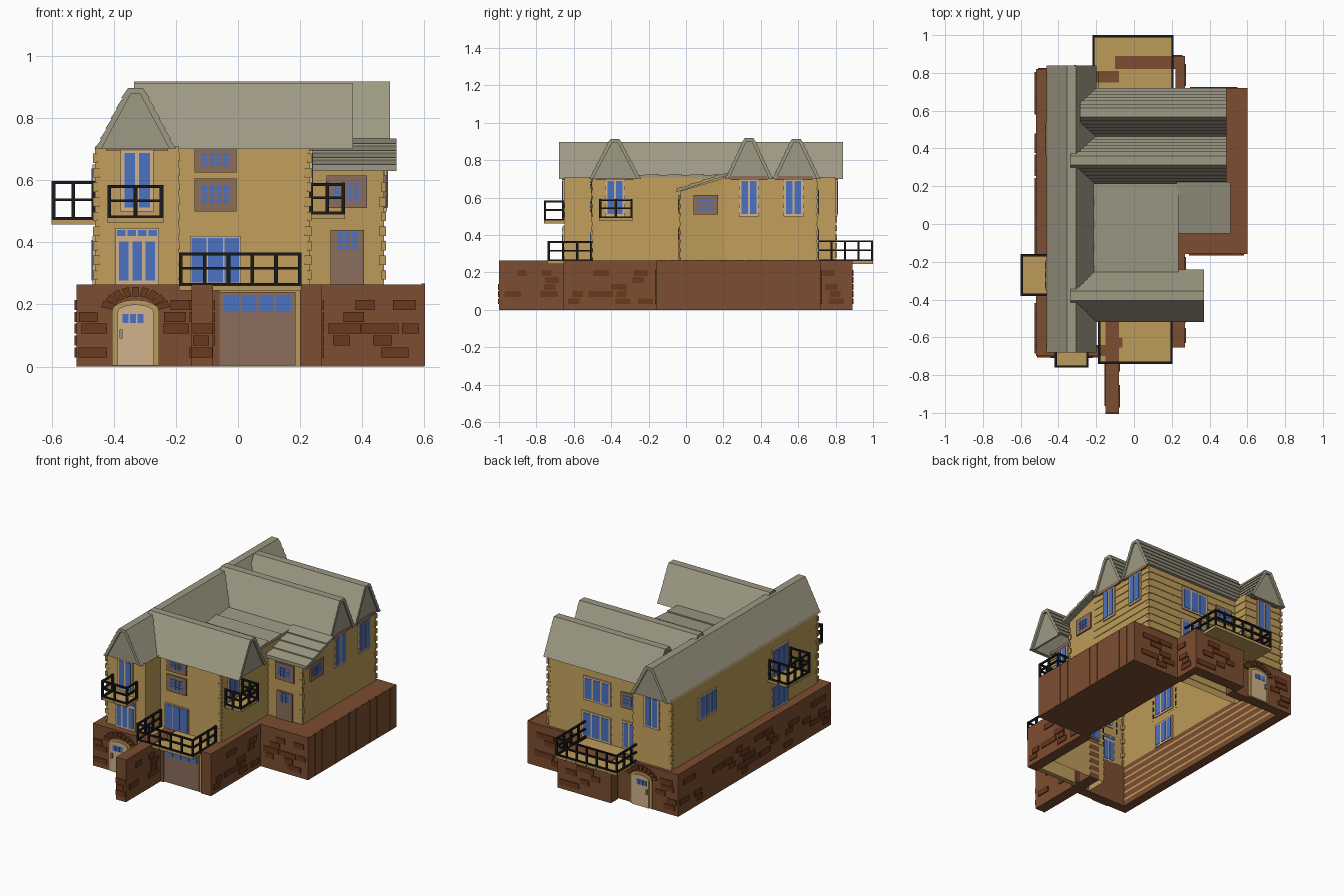
import bpy, bmesh, math, random
from mathutils import Vector

if "Cube" in bpy.data.objects:
    bpy.data.objects.remove(bpy.data.objects["Cube"])
random.seed(4)

COL = dict(wall=(.51, .33, .10), brick=(.2, .075, .03), dark=(.145, .04, .012), roof=(.34, .32, .23),
           glass=(.07, .17, .55), tan=(.64, .45, .26), wood=(.26, .155, .107), iron=(.01, .01, .012),
           metal=(.3, .3, .3))
MAT, PARTS = {}, {}
for k, c in COL.items():
    MAT[k] = bpy.data.materials.new(k)
    MAT[k].diffuse_color = (*c, 1)


def part(name, mat):
    if name not in PARTS:
        PARTS[name] = (bmesh.new(), mat)
    return PARTS[name][0]


def prism(name, mat, pts, axis, a0, a1):
    """Extrude a 2D profile along x, y or z."""
    bm = part(name, mat)
    put = {'x': lambda p, a: (a, *p), 'y': lambda p, a: (p[0], a, p[1]), 'z': lambda p, a: (*p, a)}[axis]
    r0 = [bm.verts.new(put(p, a0)) for p in pts]
    r1 = [bm.verts.new(put(p, a1)) for p in pts]
    n = len(pts)
    fs = [bm.faces.new(r0), bm.faces.new(r1[::-1])]
    fs += [bm.faces.new((r0[i], r1[i], r1[(i+1) % n], r0[(i+1) % n])) for i in range(n)]
    bmesh.ops.recalc_face_normals(bm, faces=fs)


def box(name, mat, x0, x1, y0, y1, z0, z1):
    prism(name, mat, [(x0, y0), (x1, y0), (x1, y1), (x0, y1)], 'z', z0, z1)


def fbox(name, mat, side, plane, u0, u1, z0, z1, o0, o1):
    """Box stuck on a wall: side F/B/L/R, from depth o0 to o1 outward."""
    s = 1 if side in 'BR' else -1
    a, b = sorted((plane + s*o0, plane + s*o1))
    if side in 'FB':
        box(name, mat, u0, u1, a, b, z0, z1)
    else:
        box(name, mat, a, b, u0, u1, z0, z1)


def window(side, plane, u0, u1, z0, z1, nx=2, nz=1, frame='tan', e=.012, gap=.012):
    fbox('window_frames_' + frame, frame, side, plane, u0, u1, z0, z1, -.006, .009)
    w, h = (u1-u0-2*e+gap)/nx, (z1-z0-2*e+gap)/nz
    for i in range(nx):
        for j in range(nz):
            a, b = u0+e+i*w, z0+e+j*h
            fbox('window_panes', 'glass', side, plane, a, a+w-gap, b, b+h-gap, -.009, .012)


def bricks(side, plane, u0, u1, n, z0=.03, z1=.24):
    for _ in range(n):
        w = min(random.uniform(.05, .09), u1-u0)
        u, z = random.uniform(u0, u1-w), z0 + .038*random.randrange(int((z1-z0)/.038))
        fbox('raised_bricks', 'dark', side, plane, u, u+w, z, z+.032, -.002, .006)


def railing(name, x0, x1, y0, y1, z0, z1, open_side):
    t = .012
    box(name + '_deck', 'wall', x0, x1, y0, y1, z0-.015, z0)
    for s in 'FBLR'.replace(open_side, ''):
        lo, hi = (x0, x1) if s in 'FB' else (y0, y1)
        p = dict(F=y0, B=y1, L=x0, R=x1)[s]
        n = max(1, round((hi-lo)/.075))
        for i in range(n+1):
            u = lo + (hi-lo-t)*i/n
            fbox(name + '_railing', 'iron', s, p, u, u+t, z0-.012, z1, -t, 0)
        for z in (z0, z0+(z1-z0)*.48, z1-.01):
            fbox(name + '_railing', 'iron', s, p, lo, hi, z, z+.009, -t, 0)


def gable_roof(name, axis, c, h, top, a0, a1, ends):
    """Stepped shingle shell with a flat ridge, plus recessed gable panels."""
    n, r, z0 = 6, .024, .70
    half = []
    for i in range(n):
        for f, o in ((i/n, .005), ((i+1)/n, 0)):
            half.append((h - .005 - (h-.005-r)*f + o, z0 + (top-z0)*f))
    pts = [(c+u, z) for u, z in half] + [(c-u, z) for u, z in half[::-1]]
    pts += [(c-h+.022, z0), (c-.014, top-.018), (c+.014, top-.018), (c+h-.022, z0)]
    prism(name, 'roof', pts, axis, a0, a1)
    gp = [(c-h+.015, z0), (c-.016, top-.012), (c+.016, top-.012), (c+h-.015, z0)]
    for e in ends:
        prism(name + '_gable', 'roof', gp, axis, e-.006, e+.006)


# clapboard walls: open ring of slightly tapered courses, hollow inside
plan = [(-.46, -.65), (-.19, -.65), (-.19, -.5), (.23, -.5), (.23, .2), (.47, .2),
        (.47, .7), (-.19, .7), (-.19, .8), (-.46, .8)]


def ring(o):
    out = []
    for i, p in enumerate(plan):
        q, s = plan[i-1], plan[(i+1) % len(plan)]
        d = (Vector(p)-Vector(q)).normalized() + Vector((0, 0))
        e = (Vector(s)-Vector(p)).normalized()
        out.append((p[0]+o*(d.y+e.y), p[1]-o*(d.x+e.x)))
    return out


bm = part('clapboard_walls', 'wall')
prev, N, n = None, 15, len(plan)
for k in range(N):
    for o, z in ((.003, .71*k/N), (-.001, .71*(k+1)/N)):
        cur = [bm.verts.new((*p, z)) for p in ring(o)]
        if prev:
            for i in range(n):
                j = (i+1) % n
                bm.faces.new((prev[i], prev[j], cur[j], cur[i]))
        prev = cur
prism('lean_to_walls', 'wall', [(-.03, .2), (.22, .2), (.22, .71), (-.03, .635)], 'x', .22, .47)

# corner quoins
for k in range(9):
    z, w = .28 + .047*k, .022 if k % 2 else .014
    for x, y, zt in ((.23, -.5, .7), (.47, -.03, .6), (.47, .7, .7), (-.46, -.65, .7), (-.46, .8, .7)):
        if z < zt:
            cx, cy = x - math.copysign(w/2-.006, x), y - math.copysign(w/2-.006, y)
            box('corner_quoins', 'wall', cx-w/2, cx+w/2, cy-w/2, cy+w/2, z, z+.03)

# roofs
gable_roof('long_roof', 'y', -.33, .132, .897, -.68, .84, (-.662, .822))
gable_roof('front_wing_roof', 'x', -.38, .14, .913, -.335, .37, (.35,))
gable_roof('middle_wing_roof', 'x', .337, .13, .918, -.335, .49, (.475,))
gable_roof('rear_wing_roof', 'x', .59, .13, .913, -.285, .49, (.475,))
for i in range(4):
    y = -.27 + .12*i
    prism('centre_roof', 'roof', [(y, .705), (y+.125, .705), (y+.125, .727), (y, .719)], 'x', -.22, .235)
    y, z = -.05 + .0675*i, .63 + .0225*i
    prism('lean_to_roof', 'roof', [(y, z), (y+.07, z+.0225), (y+.07, z+.036), (y, z+.02)], 'x', .225, .51)

# brick base
H = .265
for b in ((-.52, -.46, -.7, .82), (-.46, -.15, -.7, -.64), (-.46, -.2, .76, .82), (-.2, -.08, .75, .81),
          (-.1, .27, .82, .89), (.22, .27, .7, .89), (.2, .27, -.655, -.15), (.23, .6, -.16, .72),
          (-.15, -.08, -1, -.5), (-.08, -.06, -.655, -.6)):
    box('brick_base', 'brick', *b, 0, H)
for i in range(13):
    y = -.16 + .88*i/13
    box('side_planks', 'brick', .59, .602, y+.003, y+.0647, .003, H+.002)
for a in (('F', -.7, -.515, -.42, 6), ('F', -.7, -.24, -.155, 5), ('F', -.16, .29, .6, 14), ('F', -1, -.15, -.08, 3),
          ('L', -.52, -.69, .81, 40), ('L', -.15, -.99, -.71, 8), ('R', -.08, -.99, -.66, 9),
          ('R', .27, -.64, -.17, 14), ('B', .89, -.09, .26, 12), ('B', .82, -.51, -.36, 6), ('B', .72, .28, .6, 12),
          ('R', .27, .73, .88, 4)):
    bricks(*a)

# arched cellar doors, front and back
for side, p, c in (('F', -.7, -.33), ('B', .82, -.265)):
    s = -1 if side == 'F' else 1
    for nm, m, w, zs, rise, o in (('door_surround', 'wall', .075, .18, .035, .006), ('cellar_doors', 'tan', .058, .175, .025, .012)):
        pts = [(c-w, .004), (c+w, .004)] + [(c+w*math.cos(t*math.pi/8), zs+rise*math.sin(t*math.pi/8)) for t in range(9)]
        prism(nm, m, pts, 'y', p-s*.005, p+s*o)
    for i in range(3):
        fbox('door_lights', 'glass', side, p, c-.042+.024*i, c-.022+.024*i, .14, .17, .01, .015)
    fbox('door_handles', 'metal', side, p, c-.052, c-.042, .09, .12, .01, .022)
    for i in range(9):
        t = math.radians(22 + 17*i)
        d, e = Vector((math.cos(t), math.sin(t)*.75)), Vector((-math.sin(t), math.cos(t)))*.009
        q = Vector((c, .17))
        prism('arch_bricks', 'dark', [tuple(q+v) for v in (d*.075-e, d*.115-e*1.3, d*.115+e*1.3, d*.075+e)],
              'y', p-s*.002, p+s*.009)

# garage door
box('garage_surround', 'wall', -.075, .2, -.645, -.615, 0, .25)
box('garage_door', 'wood', -.06, .185, -.652, -.62, .004, .24)
for i in range(4):
    fbox('garage_lights', 'glass', 'F', -.652, -.045+.056*i, .003+.056*i, .175, .23, -.002, .004)

# tall gable windows with lintels
for side, p, u in (('F', -.65, -.325), ('B', .8, -.325), ('R', .23, -.38), ('R', .47, .337), ('R', .47, .575)):
    window(side, p, u-.053, u+.053, .5, .7)
    fbox('gable_lintels', 'wood', side, p, u-.1, u+.1, .695, .715, -.004, .012)

# other windows and glazed doors
window('F', -.65, -.395, -.255, .265, .415, 3)
window('F', -.65, -.395, -.255, .415, .445, 4, e=.005, gap=.006)
window('F', -.5, -.155, .01, .265, .42, 3, e=.006, gap=.006)
for z0, z1 in ((.5, .605), (.625, .71)):
    window('F', -.5, -.14, -.005, z0, z1, 4, 3, 'wood', .024, .005)
window('F', -.03, .285, .415, .51, .615, 4, 3, 'wood', .024, .005)
window('R', .47, .04, .17, .51, .615, 4, 3, 'wood', .024, .005)
window('B', .7, -.16, -.04, .52, .62, 4, 3, 'wood', .02, .005)
window('B', .7, .03, .22, .5, .65, 3)
window('B', .7, .03, .23, .265, .43, 3)
window('B', .7, -.15, -.05, .265, .44, 2)
window('L', -.46, .36, .54, .48, .63, 3)
window('L', -.46, -.35, -.19, .47, .65, 3)
window('L', -.46, -.35, -.19, .265, .42, 3)
fbox('side_door', 'wood', 'F', -.03, .297, .405, .265, .44, -.004, .01)
for i in range(3):
    for j in range(3):
        fbox('side_door_lights', 'glass', 'F', -.03, .32+.023*i, .338+.023*i, .375+.021*j, .391+.021*j, .008, .013)

# balconies
railing('front_terrace', -.19, .205, -.74, -.5, .26, .368, 'B')
railing('rear_terrace', -.22, .21, .7, 1.0, .26, .372, 'F')
railing('front_balcony', -.42, -.24, -.76, -.65, .478, .585, 'B')
railing('left_balcony', -.6, -.46, -.38, -.16, .472, .598, 'R')
railing('right_balcony', .23, .345, -.465, -.285, .49, .592, 'L')

# build the objects
for name, (bm, mat) in PARTS.items():
    me = bpy.data.meshes.new(name)
    bm.to_mesh(me)
    bm.free()
    me.materials.append(MAT[mat])
    bpy.context.collection.objects.link(bpy.data.objects.new(name, me))

for m in bpy.data.materials:
    if m.users and not m.is_grease_pencil:
        m.use_nodes = True
        m.node_tree.nodes["Principled BSDF"].inputs["Base Color"].default_value = m.diffuse_color
